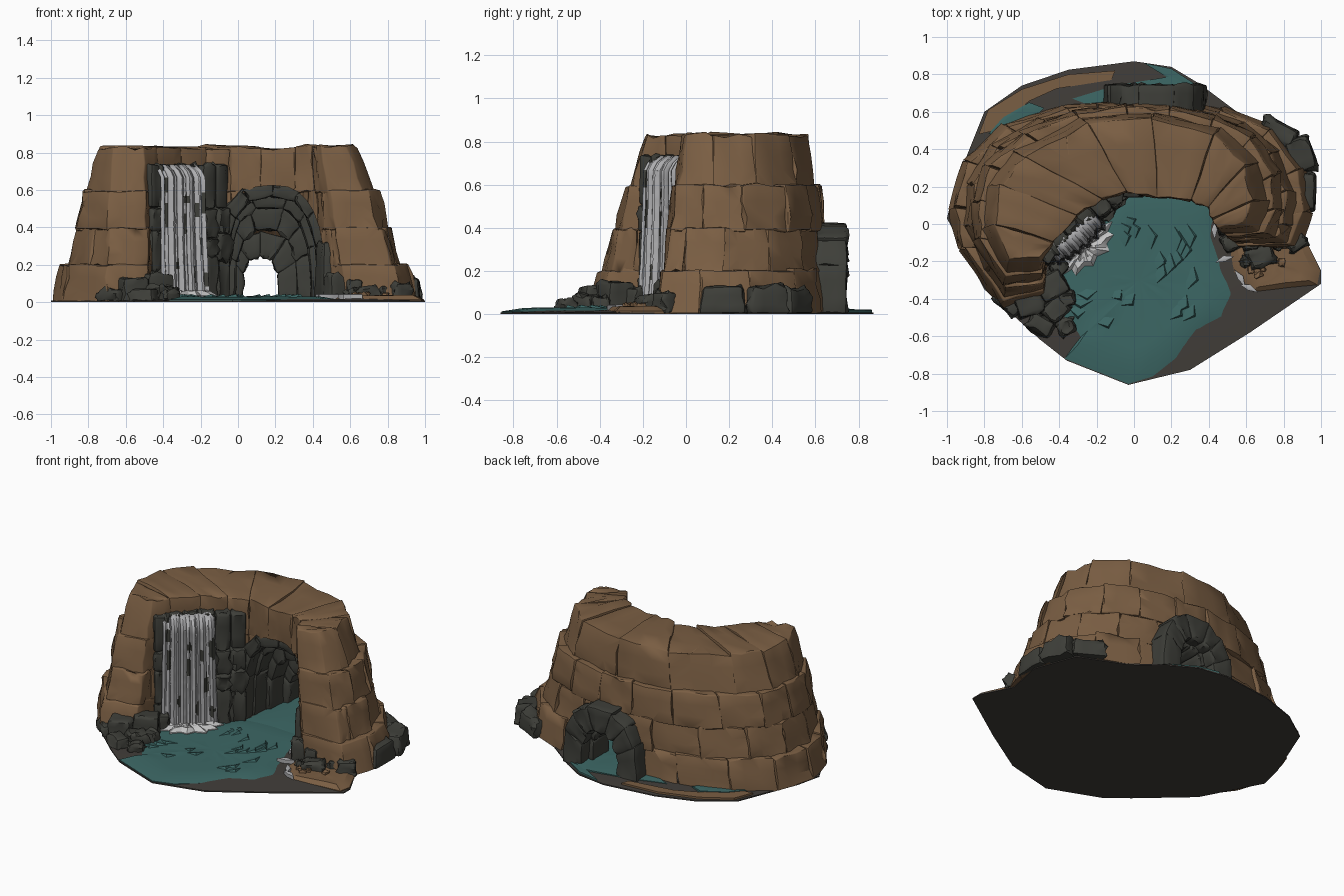
import bpy, bmesh, math, random
from mathutils import Vector

if "Cube" in bpy.data.objects:
    bpy.data.objects.remove(bpy.data.objects["Cube"])
random.seed(7)
R = random.uniform

def material(name, c):
    m = bpy.data.materials.new(name)
    m.diffuse_color = (*c, 1)
    m.use_nodes = True
    m.node_tree.nodes["Principled BSDF"].inputs["Base Color"].default_value = m.diffuse_color
    return m

BROWN = material("brown rock", (0.195, 0.112, 0.056))
DARK = material("dark wet rock", (0.048, 0.049, 0.041))
WATER = material("teal water", (0.045, 0.135, 0.128))
MUD = material("grey mud", (0.053, 0.047, 0.041))
FALL = material("pale falling water", (0.42, 0.42, 0.43))
FOAM = material("white foam", (0.55, 0.55, 0.55))

def to_object(bm, name, mats, angle=35):
    bmesh.ops.recalc_face_normals(bm, faces=bm.faces[:])
    me = bpy.data.meshes.new(name)
    bm.to_mesh(me)
    bm.free()
    ob = bpy.data.objects.new(name, me)
    bpy.context.collection.objects.link(ob)
    for m in mats:
        me.materials.append(m)
    for o in bpy.context.selected_objects:
        o.select_set(False)
    ob.select_set(True)
    bpy.context.view_layer.objects.active = ob
    if angle:
        bpy.ops.object.shade_smooth_by_angle(angle=math.radians(angle))
    return ob

def hexa(bm, pts):
    v = [bm.verts.new(p) for p in pts]
    for f in [(3, 2, 1, 0), (4, 5, 6, 7)] + [(i, (i + 1) % 4, 4 + (i + 1) % 4, 4 + i) for i in range(4)]:
        bm.faces.new([v[i] for i in f])

def rocks(bm, name, mat, bevel, jit):
    """Turn plain six-sided blocks into rough, rounded stones."""
    bmesh.ops.recalc_face_normals(bm, faces=bm.faces[:])
    bmesh.ops.subdivide_edges(bm, edges=bm.edges[:], cuts=2, use_grid_fill=True)
    for v in bm.verts:
        v.co += Vector((R(-jit, jit), R(-jit, jit), R(-jit, jit)))
    sharp = [e for e in bm.edges if len(e.link_faces) == 2 and e.calc_face_angle(0) > 0.7]
    bmesh.ops.bevel(bm, geom=sharp, offset=bevel, segments=2, profile=0.5,
                    affect='EDGES', clamp_overlap=True)
    for v in bm.verts:
        v.co.z = max(v.co.z, 0.005)
    return to_object(bm, name, [mat])

# cliff: stations round the horseshoe (outer ground, outer top, inner ground, inner top)
ST = [((-.71, -.46), (-.66, -.19), (-.48, -.40), (-.50, -.19)),
      ((-.94, -.14), (-.75, -.04), (-.46, -.14), (-.45, -.12)),
      ((-.99, .08), (-.74, .15), (-.36, .01), (-.36, .00)),
      ((-.92, .34), (-.70, .30), (-.22, .12), (-.22, .10)),
      ((-.72, .54), (-.49, .44), (-.12, .18), (-.12, .17)),
      ((-.39, .64), (-.25, .55), (-.04, .17), (-.04, .17)),
      ((-.05, .68), (-.04, .58), (.06, .15), (.06, .15)),
      ((.22, .68), (.18, .57), (.17, .14), (.17, .14)),
      ((.48, .62), (.39, .52), (.28, .13), (.28, .13)),
      ((.75, .52), (.54, .42), (.38, .12), (.37, .12)),
      ((.92, .30), (.64, .25), (.44, .06), (.41, .07)),
      ((.95, .06), (.65, .10), (.50, -.05), (.42, .01)),
      ((.88, -.13), (.59, 0), (.58, -.13), (.45, -.03))]

def station(u, f, push):
    i = min(int(u), len(ST) - 2)
    a, b, c, d = [Vector(p).lerp(Vector(q), u - i) for p, q in zip(ST[i], ST[i + 1])]
    o, n = a.lerp(b, f), c.lerp(d, f)
    return o + (o - n).normalized() * push, n

bm = bmesh.new()
TIERS = [0, .2, .39, .59, .83]
for k in range(4):
    us = list(range(13)) if k % 2 == 0 else [0] + [i + .5 for i in range(12)] + [12]
    if k == 3:
        us = [0, 1.2, 2.4, 3.5, 5, 6.6, 8.3, 9.6, 10.8, 12]
    fb = TIERS[k] / .82
    ft = fb + (.31 if k == 3 else .18)
    for u0, u1 in zip(us, us[1:]):
        p = R(-.010, .015)
        zt = TIERS[k + 1] + (R(-.01, .006) if k == 3 else R(.0, .012))
        pts = []
        for f, z in ((fb, TIERS[k] - .005), (ft, zt)):
            o0, n0 = station(u0, f, p)
            o1, n1 = station(u1, f, p)
            pts += [(*q, z) for q in (o0, o1, n1, n0)]
        hexa(bm, pts)
cliff = rocks(bm, "cliff_wall", BROWN, .03, .008)

# tunnel cut through the cliff
def arch(cx, hw, h, a):
    c, s = math.cos(a), math.sin(a)
    return (cx + hw * math.copysign(abs(c) ** .75, c), h * max(s, 0) ** .7)

bm = bmesh.new()
loops = []
for y, cx, hw, h in [(-.1, .18, .29, .655), (.24, .18, .29, .655), (.36, .17, .27, .6),
                     (.5, .15, .22, .48), (.64, .12, .18, .36), (1, .12, .16, .34)]:
    loops.append([bm.verts.new((x, y, z - .03)) for x, z in
                  [arch(cx, hw, h, math.pi * i / 16) for i in range(17)]])
for A, B in zip(loops, loops[1:]):
    for i in range(17):
        j = (i + 1) % 17
        bm.faces.new((A[i], A[j], B[j], B[i]))
bm.faces.new(loops[0])
bm.faces.new(loops[-1])
cutter = to_object(bm, "tunnel_cutter", [DARK], 0)
cutter.hide_render = True
mod = cliff.modifiers.new("tunnel", 'BOOLEAN')
mod.operation, mod.object, mod.solver, mod.use_self = 'DIFFERENCE', cutter, 'EXACT', True
bpy.context.view_layer.objects.active = cliff
bpy.ops.object.modifier_apply(modifier="tunnel")
bpy.data.objects.remove(cutter)

# rings of dark arch stones lining the tunnel, narrowing to the back
bm = bmesh.new()
for cx, hw, h, th, y0, y1, n in [(.18, .25, .57, .075, .15, .27, 8), (.17, .225, .51, .10, .25, .39, 7),
                                 (.15, .17, .39, .13, .37, .52, 7), (.12, .10, .245, .13, .50, .67, 6),
                                 (.12, .13, .27, .15, .60, .745, 7)]:
    for i in range(n):
        a0, a1 = math.pi * i / n - .01, math.pi * (i + 1) / n + .01
        t = th + R(-.01, .012)
        quad = [arch(cx, hw, h, a0), arch(cx, hw + t, h + t, a0),
                arch(cx, hw + t, h + t, a1), arch(cx, hw, h, a1)]
        d = R(-.01, .01)
        hexa(bm, [(x, y0 + d, z) for x, z in quad] + [(x, y1, z) for x, z in quad])
rocks(bm, "tunnel_arch_stones", DARK, .012, .004)

# dark rock face behind and beside the waterfall
bm = bmesh.new()
A, B, N = Vector((-.49, -.19)), Vector((-.07, .18)), Vector((.66, -.75))
OFF = [.05, .03, .03, .03, .06, .05]
for i in range(6):
    zs = [0, .2 + R(-.05, .05), .37 + R(-.04, .04), .53 + R(-.04, .04), .735]
    for z0, z1 in zip(zs, zs[1:]):
        p, q, o = A.lerp(B, i / 6), A.lerp(B, (i + 1) / 6), N * (OFF[i] + R(-.008, .012) - (.02 if z1 > .7 else 0))
        ring = [p + o, q + o, q - N * .08, p - N * .08]
        hexa(bm, [(*v, z0) for v in ring] + [(*v, z1) for v in ring])
rocks(bm, "waterfall_rock_face", DARK, .014, .005)

# boulders: x, y, width, depth, height, turn
def boulders(name, rows, mat):
    bm = bmesh.new()
    for x, y, w, d, h, t in rows:
        pts = []
        c, n = math.cos(t), math.sin(t)
        for s, z in ((1, 0), (.85, h)):
            for sx, sy in ((-1, -1), (1, -1), (1, 1), (-1, 1)):
                vx, vy = sx * w * s / 2, sy * d * s / 2
                pts.append((x + vx * c - vy * n, y + vx * n + vy * c, z))
        hexa(bm, pts)
    rocks(bm, name, mat, .018, .004)

boulders("left_boulders", [(-.44, -.33, .17, .15, .15, .5), (-.56, -.42, .16, .15, .13, .3),
                           (-.42, -.46, .13, .12, .09, .8), (-.36, -.40, .1, .09, .08, .2),
                           (-.5, -.54, .15, .1, .07, -.5), (-.36, -.55, .1, .09, .06, .4),
                           (-.67, -.42, .16, .1, .07, -.7), (-.4, -.23, .1, .09, .12, .8)], DARK)
boulders("right_boulders", [(.49, .03, .13, .17, .32, .3), (.53, -.09, .13, .1, .15, .5),
                            (.68, -.17, .15, .12, .08, .4), (.78, -.08, .13, .1, .09, .8),
                            (.6, -.2, .07, .06, .06, .2), (.62, -.1, .1, .09, .12, .1),
                            (.87, -.1, .12, .08, .1, .6)], DARK)
boulders("outer_right_boulders", [(.91, .17, .13, .22, .13, .0), (.89, .37, .15, .2, .13, .3),
                                  (.77, .49, .22, .12, .12, -.5)], DARK)
boulders("bank_pebbles", [(R(.58, .8), R(-.28, -.2), .045, .035, .05, R(0, 3)) for _ in range(4)], BROWN)

# low ground plates: an outline filled with rings towards a centre
def plate(name, outline, mat, z_edge, z_in, jit=0.0, rings=5, centre=None, floor=.004):
    bm = bmesh.new()
    pts = []
    for p, q in zip(outline, outline[1:] + outline[:1]):
        pts += [Vector(p), Vector(p).lerp(Vector(q), .5)]
    c = Vector(centre) if centre else sum(pts, Vector((0, 0))) / len(pts)
    n = len(pts)
    loops = [[bm.verts.new((*p, floor)) for p in pts]]
    for r in range(rings):
        s = 1 - r / rings
        z = z_edge if r == 0 else z_in
        loops.append([bm.verts.new((*c.lerp(p, s), z + (R(-jit, jit) if r else 0))) for p in pts])
    for a, b in zip(loops, loops[1:]):
        for i in range(n):
            bm.faces.new((a[i], a[(i + 1) % n], b[(i + 1) % n], b[i]))
    mid = bm.verts.new((*c, z_in))
    for i in range(n):
        bm.faces.new((loops[-1][i], loops[-1][(i + 1) % n], mid))
    bm.faces.new(loops[0][::-1])
    return to_object(bm, name, [mat], 30)

plate("ground_base", [(-.03, -.86), (.3, -.78), (.62, -.58), (1, -.32), (1, -.25), (.9, -.05), (.95, .2),
                      (.85, .47), (.55, .6), (.35, .75), (.2, .84), (0, .87), (-.35, .825), (-.6, .74),
                      (-.8, .6), (-.86, .45), (-.96, .2), (-1, .03), (-.8, -.35), (-.5, -.62), (-.36, -.73)],
      MUD, .008, .018, .002, floor=0)
plate("pool_water", [(-.03, -.855), (.1, -.815), (.22, -.72), (.35, -.58), (.48, -.5), (.54, -.38), (.48, -.24),
                     (.44, -.05), (.43, .2), (.17, .24), (-.08, .22), (-.2, .06), (-.45, -.18), (-.47, -.3),
                     (-.4, -.5), (-.3, -.62), (-.37, -.72)],
      WATER, .013, .029, .002, 6, (.03, -.3))
plate("tunnel_water", [(-.06, .15), (.4, .15), (.3, .5), (.3, .74), (.2, .79), (-.1, .74), (-.33, .67), (-.02, .62)],
      WATER, .022, .03, .003, 4, (.12, .5))
plate("right_bank", [(.5, -.1), (.53, -.26), (.63, -.37), (.82, -.34), (.98, -.325), (.995, -.25), (.9, -.04), (.7, 0)],
      BROWN, .014, .036, .003)
plate("back_bank", [(-.83, .48), (-.78, .61), (-.6, .72), (-.35, .8), (-.1, .82), (-.12, .77), (-.4, .73), (-.62, .63), (-.74, .5)],
      BROWN, .022, .022, 0, 2, (-.5, .71))
plate("back_puddle_left", [(-.78, .48), (-.7, .57), (-.56, .65), (-.48, .62), (-.6, .5)], WATER, .026, .028)
plate("back_puddle_right", [(.05, .862), (.2, .83), (.34, .74), (.2, .77)], WATER, .02, .022)

# ripples: thin curved ridges on the pool
bm = bmesh.new()
for _ in range(34):
    x, y = R(-.3, .38), R(-.62, .12)
    if y < -.5 and abs(x) > .2 or x < -.1 and y > -.25:
        continue
    d = Vector((x + .28, y + .12)).normalized()
    e, L = Vector((-d.y, d.x)), R(.04, .09)
    c = Vector((x, y))
    t0, t1 = [bm.verts.new((*(c + e * s * L - d * .03), .026)) for s in (-1, 1)]
    top = bm.verts.new((*(c + d * .012), .043))
    b0, b1 = bm.verts.new((*(c - d * .05), .026)), bm.verts.new((*(c + d * .026), .026))
    for f in [(t0, top, b0), (b0, top, t1), (t0, b1, top), (b1, t1, top), (t0, b0, t1, b1)]:
        bm.faces.new(f)
to_object(bm, "pool_ripples", [WATER], 25)

# foam at the foot of the fall and along the right bank
burst = []
for k in range(22):
    a, r = math.tau * k / 22, 1 + .14 * (-1) ** k + R(-.05, .05)
    p = Vector((-.27, -.125)) + Vector((.74, .67)) * .18 * r * math.cos(a) + Vector((.67, -.74)) * .10 * r * math.sin(a)
    burst.append((p.x, p.y))
plate("fall_foam", burst, FOAM, .036, .055, .010, 4)
for i, (x, y, t) in enumerate([(.435, -.03, 1.5), (.485, -.19, .3), (.565, -.29, -1), (.615, -.345, -.4)]):
    d, e = Vector((math.cos(t), math.sin(t))) * .055, Vector((-math.sin(t), math.cos(t))) * .022
    c = Vector((x, y))
    plate(f"foam_streak_{i}", [tuple(c + d), tuple(c + e), tuple(c - d), tuple(c - e * .5)], FALL, .042, .045, 0, 2)

# waterfall: ridged sheet, with dark rock showing through oval gaps (across, down, half width, half height)
bm = bmesh.new()
A, B, N = Vector((-.435, -.175)), Vector((-.185, .035)), Vector((.66, -.75))
nu, nv = 40, 36
ridge = [.009 * math.sin(i * .9) + .008 * math.sin(i * 1.7 + 1) + R(-.003, .003) for i in range(nu + 1)]
GAPS = [(.48, .42, .05, .09), (.5, .22, .04, .07), (.8, .6, .05, .12), (.72, .3, .035, .06), (.1, .35, .05, .1),
        (.93, .25, .05, .1), (.3, .75, .04, .07), (.62, .82, .04, .07), (.9, .85, .04, .06), (.06, .12, .04, .07)]
rows = []
for j in range(nv + 1):
    t = j / nv
    row = []
    for i in range(nu + 1):
        s = i / nu
        off = .02 + ridge[i] + .025 * math.sin(math.pi * s) + .025 * t * t + R(-.002, .002) - .075 * max(0, 1 - t * 16) ** 2
        p = A.lerp(B, .5 + (s - .5) * (.94 + .08 * t)) + N * off
        row.append(bm.verts.new((*p, .728 - .03 * min(1, t * 16) - .67 * t)))
    rows.append(row)
for j in range(nv):
    for i in range(nu):
        f = bm.faces.new((rows[j][i], rows[j + 1][i], rows[j + 1][i + 1], rows[j][i + 1]))
        s, t = (i + .5) / nu, (j + .5) / nv
        f.material_index = int(any(((s - a) / w) ** 2 + ((t - b) / h) ** 2 < 1 for a, b, w, h in GAPS))
fall = to_object(bm, "waterfall", [FALL, DARK])
sol = fall.modifiers.new("thickness", 'SOLIDIFY')
sol.thickness, sol.offset = .02, 0
